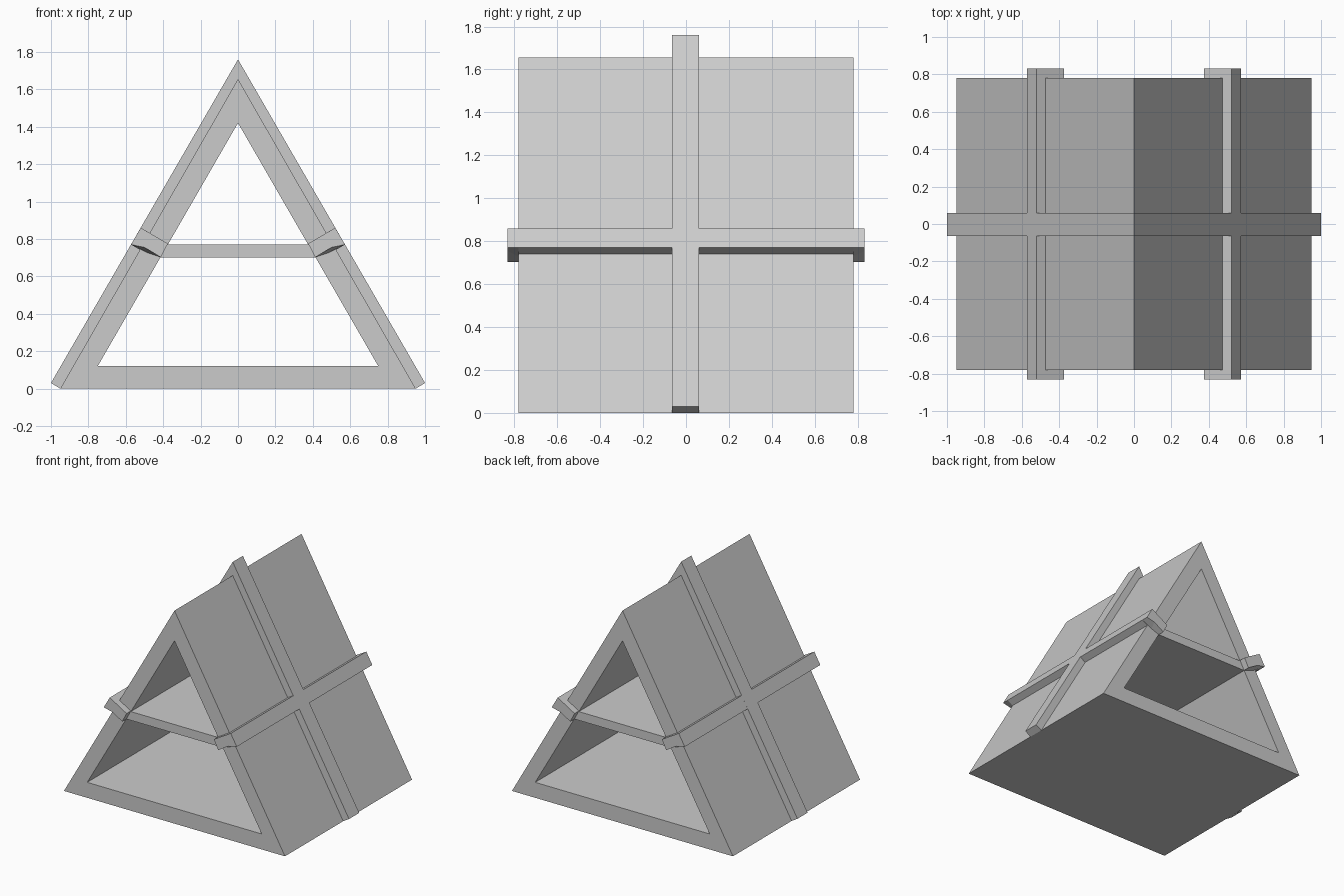
import bpy
import bmesh

cube = bpy.data.objects.get("Cube")
if cube:
    bpy.data.objects.remove(cube, do_unlink=True)

GREY = (0.6, 0.6, 0.6, 1.0)
mat = bpy.data.materials.new("plain grey")
mat.use_nodes = True
mat.diffuse_color = GREY
mat.node_tree.nodes["Principled BSDF"].inputs["Base Color"].default_value = GREY

HALF_DEPTH = 0.78     # body half length
STRAP_END = 0.832     # how far the side straps reach


def finish(name, bm):
    bmesh.ops.recalc_face_normals(bm, faces=bm.faces)
    mesh = bpy.data.meshes.new(name)
    bm.to_mesh(mesh)
    bm.free()
    mesh.materials.append(mat)
    obj = bpy.data.objects.new(name, mesh)
    bpy.context.collection.objects.link(obj)
    return obj


def loop_verts(bm, profile, y, side=1):
    return [bm.verts.new((side * x, y, z)) for x, z in profile]


def bridge(bm, a, b):
    for i in range(len(a)):
        j = (i + 1) % len(a)
        bm.faces.new((a[i], a[j], b[j], b[i]))


def loft(name, start, end, y0, y1, side=1):
    """Solid between two matching x-z profiles."""
    bm = bmesh.new()
    a, b = loop_verts(bm, start, y0, side), loop_verts(bm, end, y1, side)
    bridge(bm, a, b)
    bm.faces.new(a)
    bm.faces.new(b)
    finish(name, bm)


# Hollow triangular body, open at front and back
outer = [(-0.95, 0), (0.95, 0), (0, 1.655)]
inner = [(-0.75, 0.12), (0.75, 0.12), (0, 1.42)]
bm = bmesh.new()
of, ob = (loop_verts(bm, outer, y) for y in (-HALF_DEPTH, HALF_DEPTH))
nf, nb = (loop_verts(bm, inner, y) for y in (-HALF_DEPTH, HALF_DEPTH))
for a, b in ((of, ob), (nf, nb), (of, nf), (ob, nb)):
    bridge(bm, a, b)
finish("triangular_body", bm)

# Shelf across the inside
shelf = [(-0.375, 0.77), (0.375, 0.77), (0.415, 0.702), (-0.415, 0.702)]
loft("shelf", shelf, shelf, -HALF_DEPTH, HALF_DEPTH)

# Centre band running over the ridge and down both slopes
band = [(-0.95, 0), (-1, 0.03), (0, 1.76), (1, 0.03), (0.95, 0), (0, 1.655)]
loft("ridge_band", band, band, -0.065, 0.06)

# Side straps with end caps that hook over the body's edges
strap = [(0.472, 0.832), (0.52, 0.86), (0.572, 0.77), (0.524, 0.741)]
cap_front = [(0.375, 0.775), (0.52, 0.86), (0.572, 0.77), (0.5, 0.755), (0.413, 0.702)]
cap_back = [(0.375, 0.775), (0.52, 0.86), (0.572, 0.77), (0.485, 0.727), (0.413, 0.702)]
for side, label in ((1, "left"), (-1, "right")):
    loft(label + "_strap", strap, strap, -HALF_DEPTH, HALF_DEPTH, side)
    for end, place in ((-1, "front"), (1, "back")):
        loft(f"{label}_{place}_strap_cap", cap_front, cap_back,
             end * STRAP_END, end * HALF_DEPTH, side)
